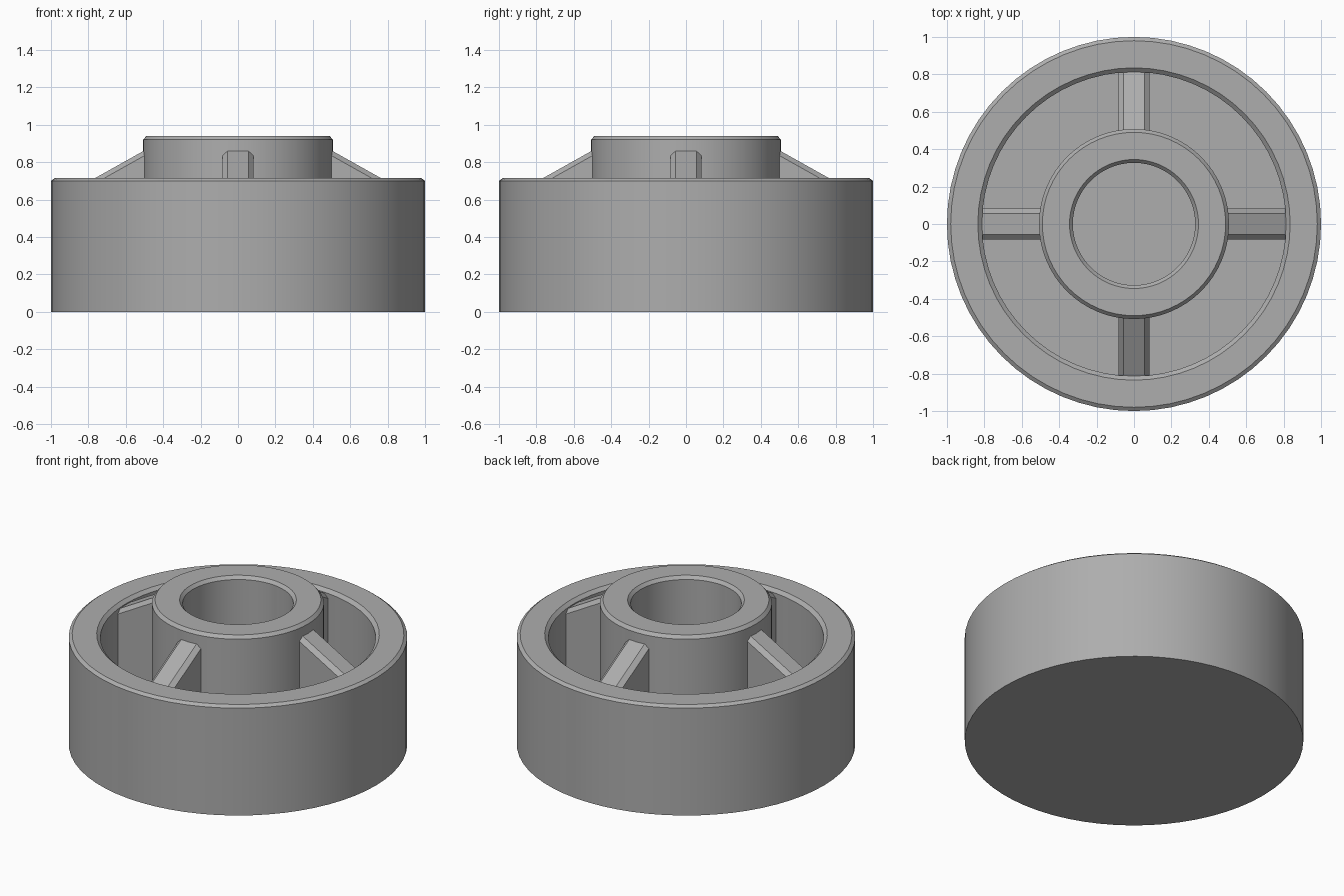
import bpy, bmesh, math
from mathutils import Matrix

cube = bpy.data.objects.get("Cube")
if cube:
    bpy.data.objects.remove(cube, do_unlink=True)

SEGMENTS = 64
FLOOR = 0.17

grey = bpy.data.materials.new("plain grey")
grey.use_nodes = True
colour = (0.42, 0.42, 0.42, 1)
grey.diffuse_color = colour
grey.node_tree.nodes["Principled BSDF"].inputs["Base Color"].default_value = colour


def add_object(name, bm):
    bmesh.ops.recalc_face_normals(bm, faces=bm.faces)
    mesh = bpy.data.meshes.new(name)
    bm.to_mesh(mesh)
    bm.free()
    mesh.materials.append(grey)
    obj = bpy.data.objects.new(name, mesh)
    bpy.context.collection.objects.link(obj)
    return obj


# Turned body: outer cup, recessed floor and bored hub in one profile
profile = [(0, 0), (1, 0), (1, 0.7), (0.98, 0.715), (0.835, 0.715), (0.813, 0.695),
           (0.813, FLOOR), (0.508, FLOOR), (0.508, 0.92), (0.49, 0.94),
           (0.345, 0.94), (0.327, 0.92), (0.327, FLOOR), (0, FLOOR)]
bm = bmesh.new()
verts = [bm.verts.new((r, 0, z)) for r, z in profile]
edges = [bm.edges.new(pair) for pair in zip(verts, verts[1:])]
bmesh.ops.spin(bm, geom=verts + edges, cent=(0, 0, 0), axis=(0, 0, 1),
               angle=math.tau, steps=SEGMENTS, use_duplicate=False)
bmesh.ops.remove_doubles(bm, verts=bm.verts, dist=0.0001)
body = add_object("hub_and_rim", bm)
bpy.context.view_layer.objects.active = body
body.select_set(True)
bpy.ops.object.shade_smooth_by_angle(angle=math.radians(30))

# Four sloping ribs with chamfered tops, joining hub to rim
HALF, FLAT, CHAMFER = 0.083, 0.055, 0.028
INNER, OUTER = 0.45, 0.85


def slope(r):
    return 0.863 - 0.56 * (r - 0.5)


for i, side in enumerate(("left", "back", "right", "front")):
    bm = bmesh.new()
    rings = []
    for r in (INNER, OUTER):
        top = slope(r)
        section = [(-HALF, FLOOR - 0.02), (HALF, FLOOR - 0.02), (HALF, top - CHAMFER),
                   (FLAT, top), (-FLAT, top), (-HALF, top - CHAMFER)]
        rings.append([bm.verts.new((r, y, z)) for y, z in section])
        bm.faces.new(rings[-1])
    count = len(rings[0])
    for k in range(count):
        n = (k + 1) % count
        bm.faces.new((rings[0][k], rings[0][n], rings[1][n], rings[1][k]))
    bm.transform(Matrix.Rotation(i * math.pi / 2, 4, "Z"))
    add_object(side + "_rib", bm)
